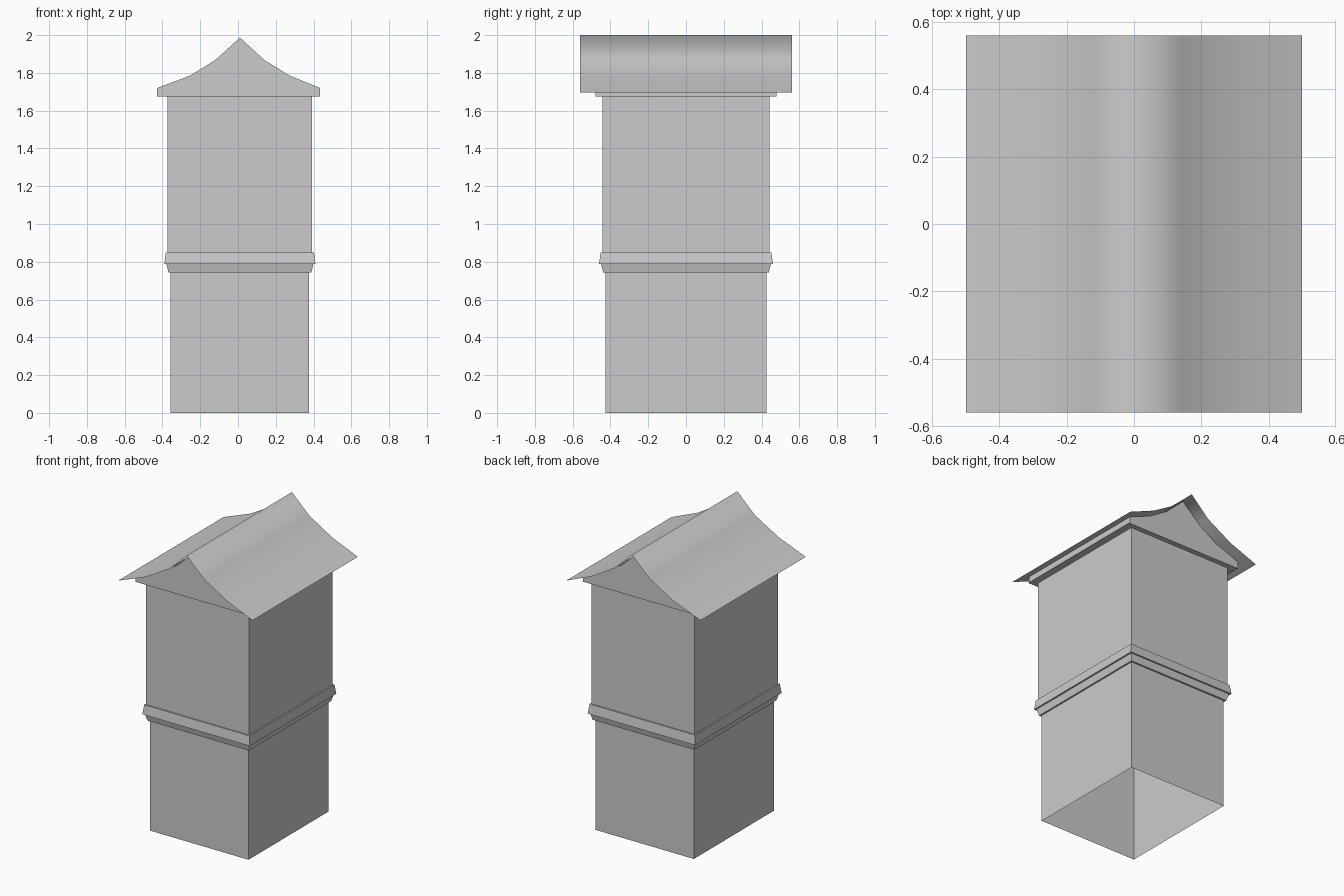
import bpy

if "Cube" in bpy.data.objects:
    bpy.data.objects.remove(bpy.data.objects["Cube"])


def make_object(name, verts, faces, smooth=False):
    mesh = bpy.data.meshes.new(name)
    mesh.from_pydata(verts, [], faces)
    mesh.update()
    for p in mesh.polygons:
        p.use_smooth = smooth
    obj = bpy.data.objects.new(name, mesh)
    bpy.context.collection.objects.link(obj)
    return obj


def loft(name, rings):
    """Open rectangular tube through rings of (z, half width x, half depth y)."""
    cx = 0.01
    verts, faces = [], []
    for z, hx, hy in rings:
        verts += [(cx - hx, -hy, z), (cx + hx, -hy, z), (cx + hx, hy, z), (cx - hx, hy, z)]
    for r in range(len(rings) - 1):
        for i in range(4):
            a, b = r * 4 + i, r * 4 + (i + 1) % 4
            faces.append((a, b, b + 4, a + 4))
    return make_object(name, verts, faces)


def sheet(name, profile, hy, ends=False, smooth=False, skip=()):
    """Profile of (x, z) points swept along y, optionally with end walls."""
    n = len(profile)
    verts = [(x, y, z) for y in (-hy, hy) for x, z in profile]
    faces = [(i, n + i, n + i + 1, i + 1) for i in range(n - 1) if i not in skip]
    if ends:
        faces += [tuple(reversed(range(n))), tuple(range(n, 2 * n))]
    return make_object(name, verts, faces, smooth)


# Walls, open underneath
loft("lower_walls", [(0, 0.367, 0.426), (0.742, 0.367, 0.426)])
loft("upper_walls", [(0.85, 0.383, 0.443), (1.675, 0.383, 0.443)])

# Two-step belt moulding between the storeys
loft("belt_lower", [(0.742, 0.367, 0.426), (0.742, 0.378, 0.438),
                    (0.787, 0.389, 0.449)])
loft("belt_upper", [(0.787, 0.389, 0.449), (0.787, 0.4, 0.46), (0.85, 0.392, 0.452),
                    (0.85, 0.383, 0.443)])

# Gable block under the roof, with a soffit around the walls
gable = [(-0.428, 1.675), (-0.428, 1.72), (-0.255, 1.785), (-0.12, 1.868), (0.01, 1.987),
         (0.14, 1.868), (0.275, 1.785), (0.434, 1.72), (0.434, 1.675)]
sheet("gable_block", gable, 0.478, ends=True, skip=range(1, 7))
loft("soffit", [(1.675, 0.383, 0.443), (1.675, 0.43, 0.478)])

# Thin swept roof with curved slopes
roof = [(-0.5, 1.695), (-0.295, 1.774), (-0.12, 1.875), (0.01, 2.0),
        (0.14, 1.875), (0.31, 1.774), (0.5, 1.695)]
sheet("roof", roof, 0.56, smooth=True)
